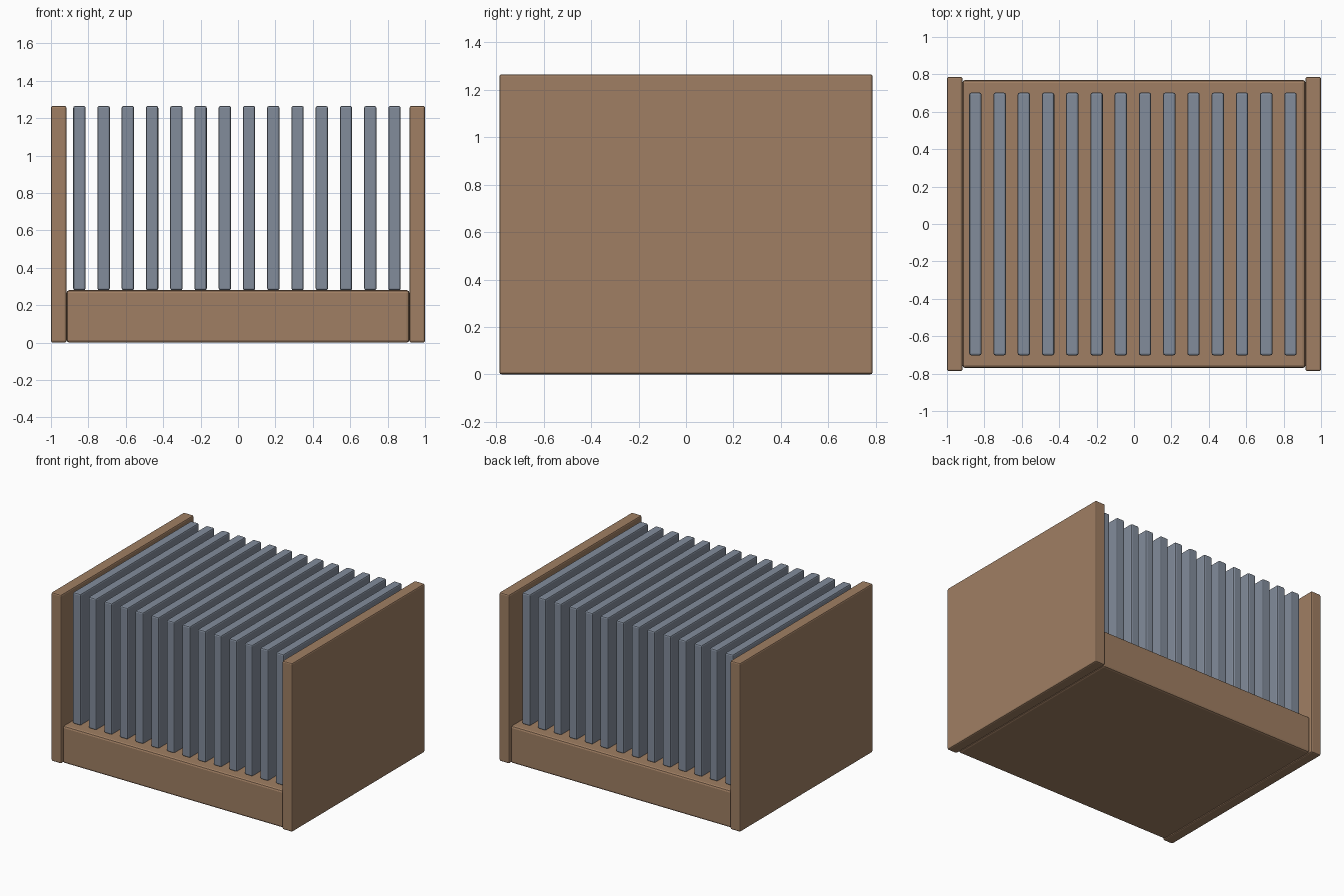
import bpy

if "Cube" in bpy.data.objects:
    bpy.data.objects.remove(bpy.data.objects["Cube"])


def material(name, rgb):
    m = bpy.data.materials.new(name)
    m.diffuse_color = (*rgb, 1)
    m.use_nodes = True
    m.node_tree.nodes["Principled BSDF"].inputs["Base Color"].default_value = m.diffuse_color
    return m


def box(name, lo, hi, mat, bevel):
    """Bevelled box between two opposite corners."""
    centre = [(a + b) / 2 for a, b in zip(lo, hi)]
    bpy.ops.mesh.primitive_cube_add(size=1, location=centre)
    ob = bpy.context.object
    ob.name = name
    ob.scale = [b - a for a, b in zip(lo, hi)]
    bpy.ops.object.transform_apply(location=False, rotation=False, scale=True)
    mod = ob.modifiers.new("rounded_edges", 'BEVEL')
    mod.width = bevel
    mod.segments = 2
    ob.data.materials.append(mat)
    return ob


brown = material("warm_brown", (0.35, 0.212, 0.125))
grey = material("blue_grey", (0.225, 0.265, 0.33))

HEIGHT = 1.265
BASE_TOP = 0.28

# Base block
box("base", (-0.917, -0.77, 0.0), (0.917, 0.77, BASE_TOP), brown, 0.015)

# Side panels
for side, x0, x1 in (("left", -1.0, -0.917), ("right", 0.917, 1.0)):
    box(side + "_panel", (x0, -0.787, 0), (x1, 0.787, HEIGHT), brown, 0.01)

# Row of upright fins standing on the base
COUNT, FIRST, STEP, HALF = 14, -0.848, 0.1296, 0.033
for i in range(COUNT):
    x = FIRST + i * STEP
    box(f"fin_{i + 1}", (x - HALF, -0.702, BASE_TOP), (x + HALF, 0.702, HEIGHT), grey, 0.01)
